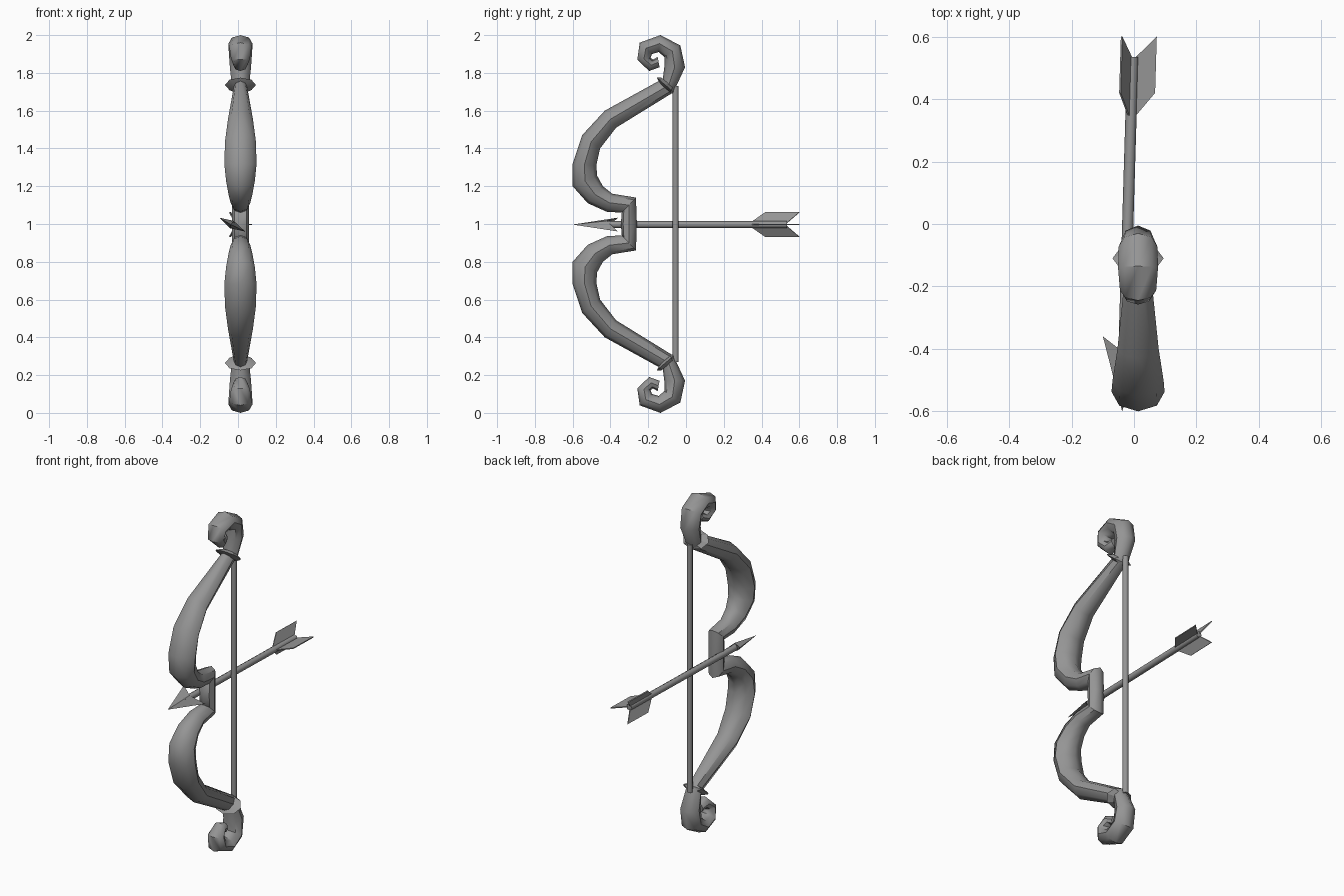
import bpy, bmesh, math
from mathutils import Vector, Matrix

if "Cube" in bpy.data.objects:
    bpy.data.objects.remove(bpy.data.objects["Cube"])

CX = 0.013  # side-to-side centre of the bow

mat = bpy.data.materials.new("grey")
mat.diffuse_color = (0.30, 0.30, 0.30, 1)
mat.use_nodes = True
mat.node_tree.nodes["Principled BSDF"].inputs["Base Color"].default_value = mat.diffuse_color


def finish(name, bm, smooth=None):
    bmesh.ops.recalc_face_normals(bm, faces=bm.faces)
    me = bpy.data.meshes.new(name)
    bm.to_mesh(me)
    bm.free()
    me.materials.append(mat)
    ob = bpy.data.objects.new(name, me)
    bpy.context.collection.objects.link(ob)
    if smooth:
        bpy.ops.object.select_all(action='DESELECT')
        ob.select_set(True)
        bpy.context.view_layer.objects.active = ob
        bpy.ops.object.shade_smooth_by_angle(angle=math.radians(smooth))
    return ob


def sweep(name, stations, sides=8, smooth=45):
    """Loft rings; each station is inner (y, z), outer (y, z), half width in x."""
    bm = bmesh.new()
    rings = []
    for yi, zi, yo, zo, w in stations:
        a, b = Vector((CX, yi, zi)), Vector((CX, yo, zo))
        mid, half = (a + b) / 2, (a - b) / 2
        ring = []
        for k in range(sides):
            t = 2 * math.pi * k / sides
            ring.append(bm.verts.new(mid + half * math.cos(t) + Vector((w * math.sin(t), 0, 0))))
        rings.append(ring)
    for r, s in zip(rings, rings[1:]):
        for k in range(sides):
            j = (k + 1) % sides
            bm.faces.new((r[k], r[j], s[j], s[k]))
    bm.faces.new(rings[0])
    bm.faces.new(rings[-1])
    return finish(name, bm, smooth)


def flip(stations):
    return [(a, 2 - b, c, 2 - d, w) for a, b, c, d, w in stations]


def rod(name, p, q, r, sides=8):
    p, q = Vector(p), Vector(q)
    bm = bmesh.new()
    rot = (q - p).to_track_quat('Z', 'Y').to_matrix().to_4x4()
    bmesh.ops.create_cone(bm, cap_ends=True, segments=sides, radius1=r, radius2=r,
                          depth=(q - p).length, matrix=Matrix.Translation((p + q) / 2) @ rot)
    return finish(name, bm, 50)


# limb, curled tip and collar profiles for the upper half
limb = [
    (-0.265, 1.14, -0.34, 1.06, 0.045), (-0.39, 1.16, -0.42, 1.065, 0.052),
    (-0.44, 1.20, -0.52, 1.11, 0.063), (-0.47, 1.255, -0.60, 1.20, 0.076),
    (-0.475, 1.31, -0.60, 1.32, 0.085), (-0.455, 1.40, -0.55, 1.47, 0.082),
    (-0.37, 1.51, -0.43, 1.60, 0.066), (-0.07, 1.695, -0.13, 1.765, 0.035),
]
curl = [
    (-0.125, 1.75, -0.065, 1.70, 0.045), (-0.115, 1.83, -0.005, 1.83, 0.056),
    (-0.115, 1.885, -0.03, 1.945, 0.062), (-0.145, 1.91, -0.135, 2.0, 0.064),
    (-0.18, 1.90, -0.245, 1.96, 0.058), (-0.187, 1.88, -0.258, 1.87, 0.05),
    (-0.175, 1.87, -0.195, 1.81, 0.037), (-0.15, 1.885, -0.14, 1.83, 0.022),
]
collar = [
    (-0.14, 1.745, -0.075, 1.69, 0.045), (-0.155, 1.775, -0.065, 1.697, 0.082),
    (-0.13, 1.775, -0.06, 1.715, 0.045),
]
for side, f in (("upper", lambda s: s), ("lower", flip)):
    sweep(side + "_limb", f(limb))
    sweep(side + "_curl", f(curl))
    sweep(side + "_collar", f(collar), smooth=25)

# grip and string
sweep("grip", [limb[0], (-0.26, 1.0, -0.345, 1.0, 0.045), flip(limb)[0]])
rod("string", (CX, -0.055, 0.27), (CX, -0.055, 1.73), 0.016)

# arrow shaft, leaning slightly sideways


def axis(y):
    return Vector((-0.02 + 0.03 * y, y, 0.997))


rod("arrow_shaft", axis(-0.46), axis(0.535), 0.018)

# arrowhead: flat barbed blade, rolled about the shaft
roll = math.radians(28)
wide = Vector((math.cos(roll), 0, -math.sin(roll)))
thick = Vector((math.sin(roll), 0, math.cos(roll)))
bm = bmesh.new()
tip = bm.verts.new(axis(-0.6))
left = bm.verts.new(axis(-0.36) - wide * 0.078)
right = bm.verts.new(axis(-0.36) + wide * 0.078)
top = bm.verts.new(axis(-0.42) + thick * 0.022)
low = bm.verts.new(axis(-0.42) - thick * 0.022)
for s in (left, right):
    bm.faces.new((tip, s, top))
    bm.faces.new((tip, s, low))
    bm.faces.new((s, top, low))
finish("arrowhead", bm)

# three swept feather vanes
for i in range(3):
    a = 2 * math.pi * i / 3
    out = Vector((math.cos(a), 0, math.sin(a)))
    off = Vector((-math.sin(a), 0, math.cos(a))) * 0.003
    pts = [axis(0.34) + out * 0.01, axis(0.42) + out * 0.075,
           axis(0.60) + out * 0.075, axis(0.53) + out * 0.005]
    bm = bmesh.new()
    a_side = [bm.verts.new(p + off) for p in pts]
    b_side = [bm.verts.new(p - off) for p in pts]
    bm.faces.new(a_side)
    bm.faces.new(b_side)
    for k in range(4):
        j = (k + 1) % 4
        bm.faces.new((a_side[k], a_side[j], b_side[j], b_side[k]))
    finish("vane_%d" % (i + 1), bm)
